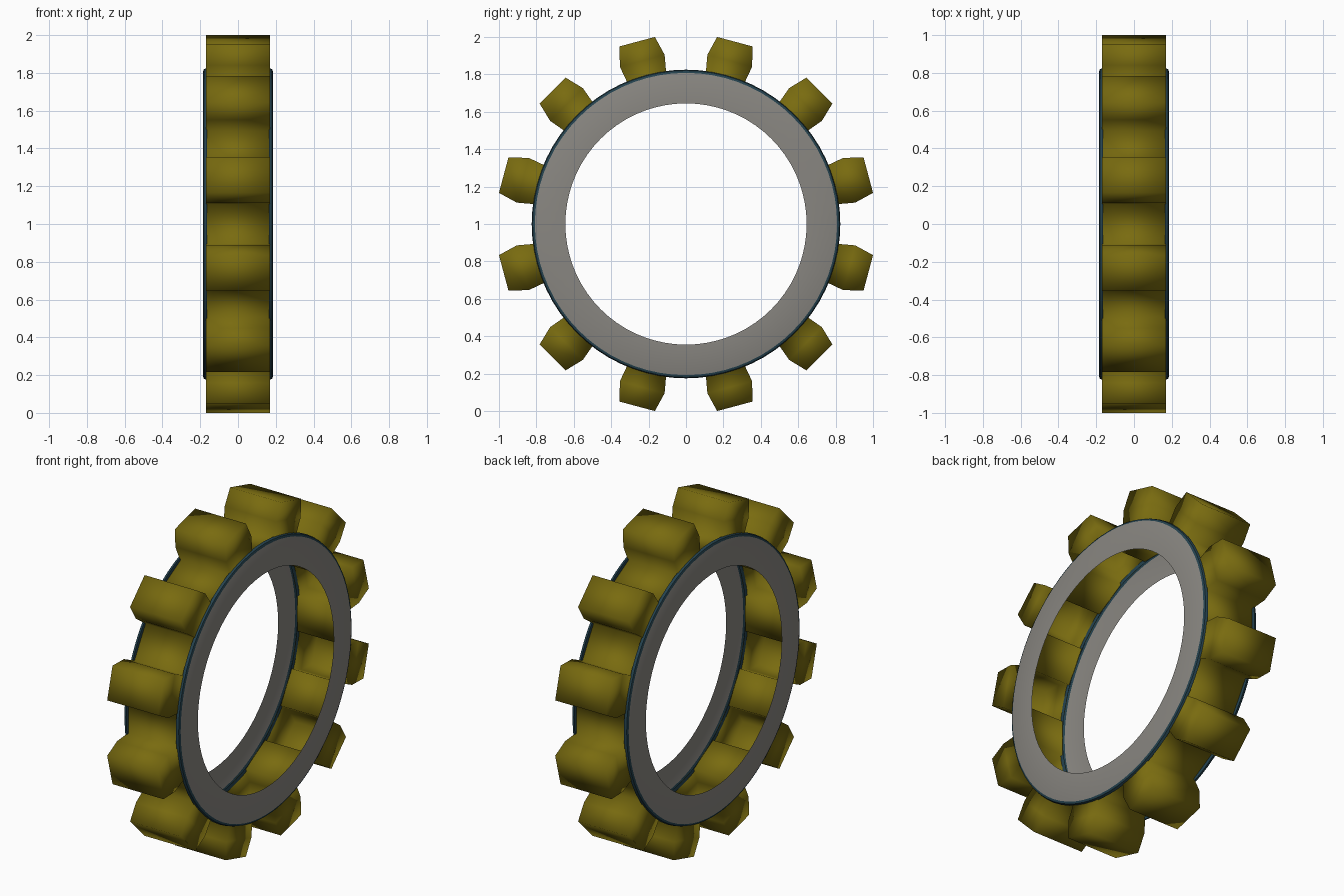
import bpy, bmesh, math

if "Cube" in bpy.data.objects:
    bpy.data.objects.remove(bpy.data.objects["Cube"])

def material(name, rgb):
    m = bpy.data.materials.new(name)
    m.diffuse_color = (*rgb, 1)
    m.use_nodes = True
    m.node_tree.nodes["Principled BSDF"].inputs["Base Color"].default_value = m.diffuse_color
    return m

OLIVE = material("olive", (0.19, 0.147, 0.005))
GREY = material("warm grey", (0.25, 0.24, 0.22))
TEAL = material("dark teal", (0.018, 0.055, 0.078))

def finish(name, bm, mats, smooth_angle=None):
    bmesh.ops.remove_doubles(bm, verts=bm.verts, dist=1e-5)
    bmesh.ops.recalc_face_normals(bm, faces=bm.faces)
    me = bpy.data.meshes.new(name)
    bm.to_mesh(me)
    bm.free()
    ob = bpy.data.objects.new(name, me)
    bpy.context.collection.objects.link(ob)
    for m in mats:
        me.materials.append(m)
    if smooth_angle is None:
        me.shade_smooth()
    else:
        bpy.context.view_layer.objects.active = ob
        ob.select_set(True)
        bpy.ops.object.shade_smooth_by_angle(angle=math.radians(smooth_angle))
        ob.select_set(False)
    return ob

def polar(x, r, deg):
    a = math.radians(deg)
    return (x, r * math.sin(a), 1 + r * math.cos(a))

# Toothed band: open 24-sided shell, every second side pushed out into a hollow tooth
W = 0.169
TEETH = 12
bm = bmesh.new()

def quad(*pts):
    bm.faces.new([bm.verts.new(p) for p in pts])

# radius and half angle of the tooth outline: base, belly, tip
levels = [(0.808, 7.5), (0.912, 7.8), (1.0138, 5.55)]
for k in range(TEETH):
    c = 15 + k * 360 / TEETH
    # gap between this tooth and the next
    quad(polar(-W, 0.808, c + 7.5), polar(W, 0.808, c + 7.5),
         polar(W, 0.808, c + 22.5), polar(-W, 0.808, c + 22.5))
    # flanks and end walls
    for (r0, a0), (r1, a1) in zip(levels, levels[1:]):
        for s in (-1, 1):
            quad(polar(-W, r0, c + s * a0), polar(W, r0, c + s * a0),
                 polar(W, r1, c + s * a1), polar(-W, r1, c + s * a1))
            quad(polar(s * W, r0, c - a0), polar(s * W, r0, c + a0),
                 polar(s * W, r1, c + a1), polar(s * W, r1, c - a1))
    # tip
    r, a = levels[-1]
    quad(polar(-W, r, c - a), polar(W, r, c - a), polar(W, r, c + a), polar(-W, r, c + a))
finish("toothed_band", bm, [OLIVE])

# Side rings: flat grey annulus with a bevelled teal rim
SEG = 72
profile = [(0.185, 0.645), (0.185, 0.808), (0.18, 0.82), (0.165, 0.825), (0.165, 0.80)]
for side, name in ((1, "right_ring"), (-1, "left_ring")):
    bm = bmesh.new()
    for i in range(SEG):
        d0, d1 = i * 360 / SEG, (i + 1) * 360 / SEG
        for j, ((x0, r0), (x1, r1)) in enumerate(zip(profile, profile[1:])):
            f = bm.faces.new([bm.verts.new(p) for p in (
                polar(side * x0, r0, d0), polar(side * x0, r0, d1),
                polar(side * x1, r1, d1), polar(side * x1, r1, d0))])
            f.material_index = 0 if j == 0 else 1
    finish(name, bm, [GREY, TEAL], 30)
